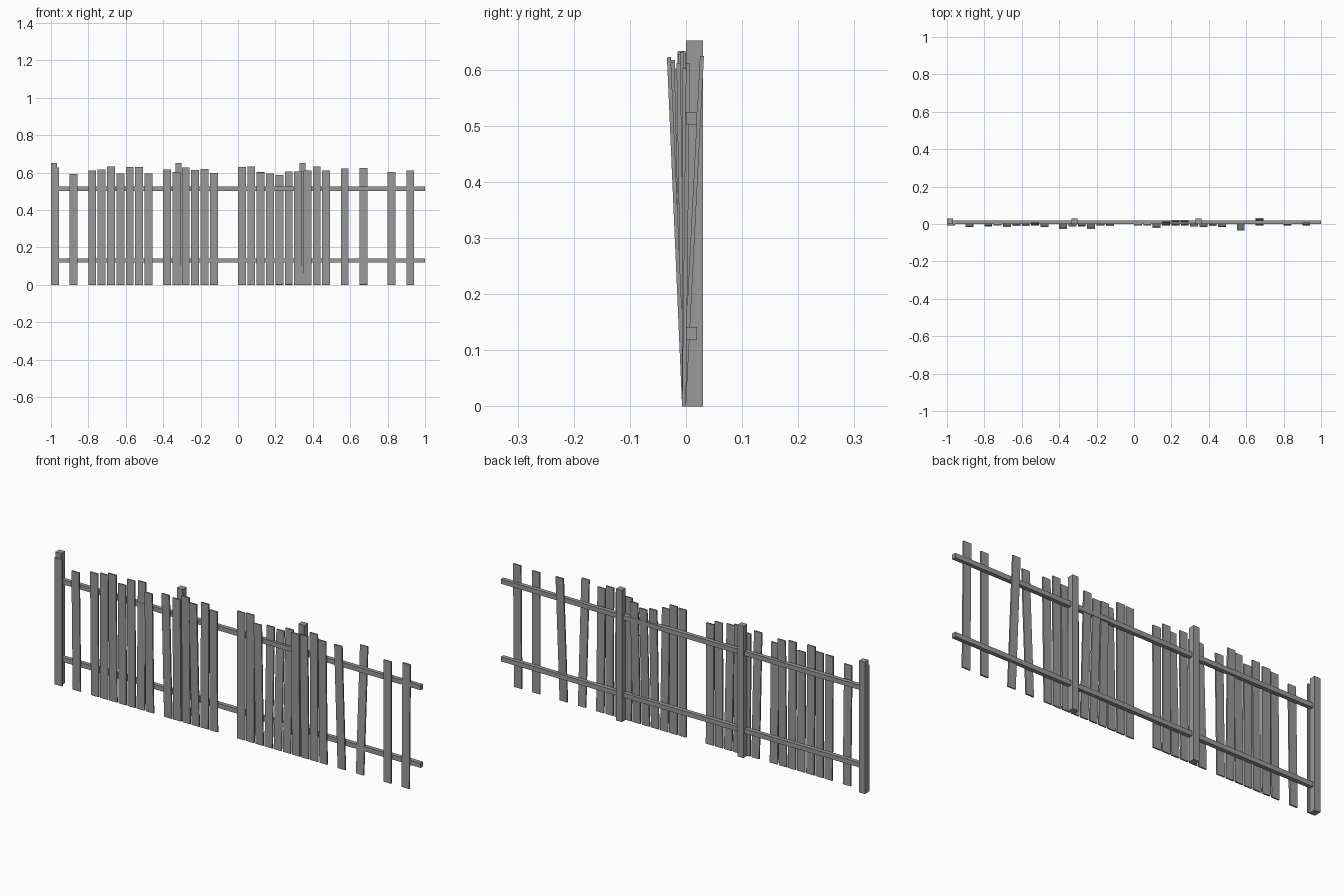
import bpy, math

wood = bpy.data.materials.new("weathered grey")
wood.diffuse_color = (0.32, 0.32, 0.32, 1)


def box(name, x, y, z, lean=0.0):
    """Box from (min, max) spans, origin on the ground line so it can lean about x."""
    verts = [(a, b, c) for a in x for b in y for c in z]
    faces = [(0, 1, 3, 2), (4, 6, 7, 5), (0, 4, 5, 1),
             (2, 3, 7, 6), (0, 2, 6, 4), (1, 5, 7, 3)]
    mesh = bpy.data.meshes.new(name)
    mesh.from_pydata(verts, [], faces)
    mesh.materials.append(wood)
    obj = bpy.data.objects.new(name, mesh)
    obj.rotation_euler.x = lean
    bpy.context.collection.objects.link(obj)


# Upright posts behind the pickets
for x in (-1.0, -0.335, 0.33):
    box("post", (x, x + 0.032), (0, 0.03), (0, 0.652))

# Two long horizontal rails
for z in (0.118, 0.502):
    box("rail", (-0.97, 1.0), (0, 0.02), (z, z + 0.023))

# Pickets: slot number -> (height, forward or backward shift of the top)
pickets = {
    0: (.626, 0), 2: (.592, -.010), 4: (.612, -.007), 5: (.617, 0),
    6: (.633, -.008), 7: (.594, -.003), 8: (.629, -.004), 9: (.629, .010),
    10: (.594, -.010), 12: (.618, -.020), 13: (.604, -.006), 14: (.628, -.007),
    15: (.613, -.020), 16: (.619, .002), 17: (.597, -.003), 20: (.630, 0),
    21: (.633, -.001), 22: (.602, -.014), 23: (.594, .015), 24: (.586, .021),
    25: (.605, .021), 26: (.607, -.006), 27: (.612, -.010), 28: (.632, -.004),
    29: (.612, -.010), 31: (.623, -.027), 33: (.625, .032), 36: (.602, .001),
    38: (.612, .007),
}
for slot, (height, shift) in pickets.items():
    x = -1.0 + 0.05 * slot
    box("picket", (x, x + 0.042), (-0.007, 0), (0, height),
        -math.atan2(shift, height))
